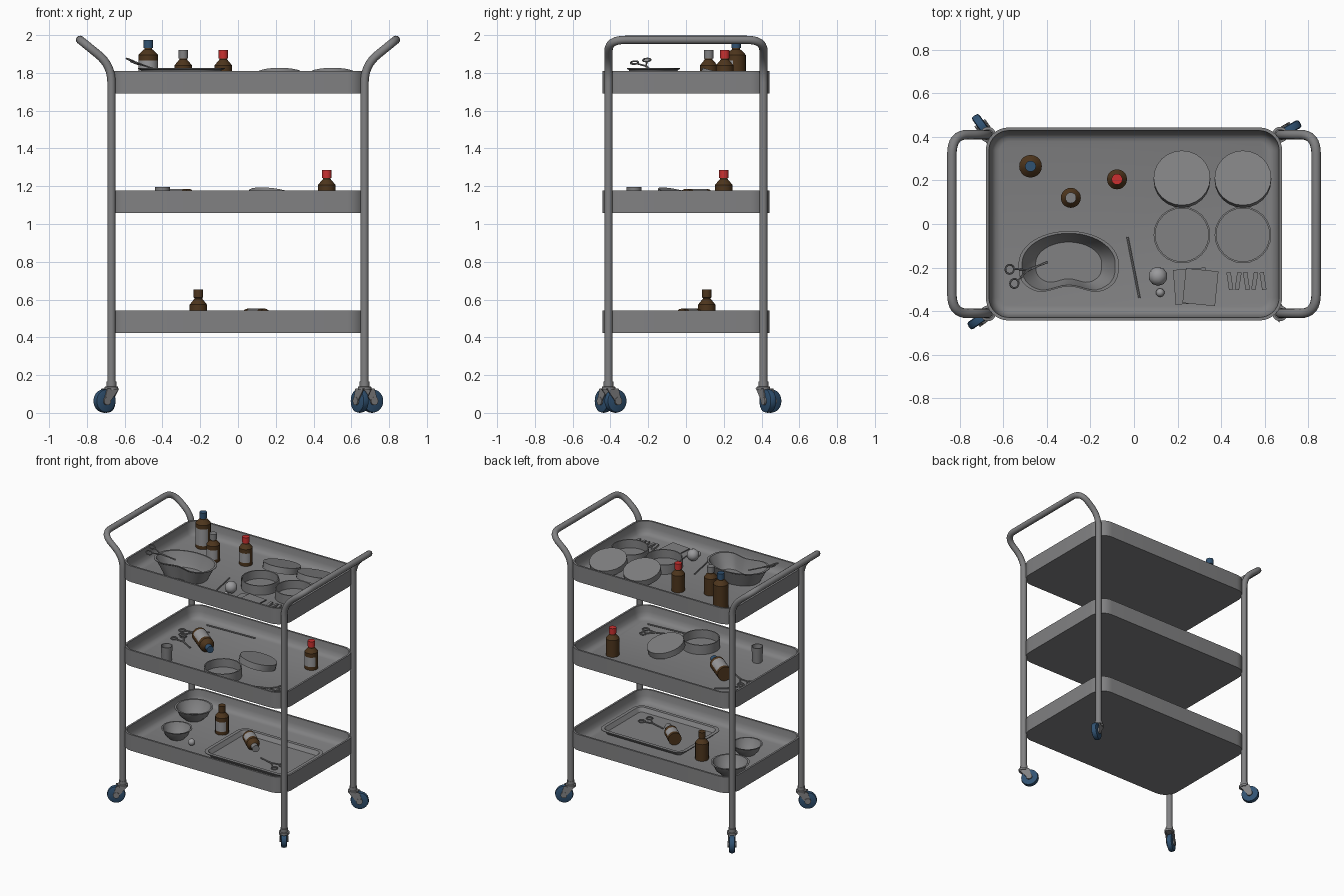
import bpy, bmesh, math
from mathutils import Vector, Matrix, Quaternion

if "Cube" in bpy.data.objects:
    bpy.data.objects.remove(bpy.data.objects["Cube"])

def mat(name, c):
    m = bpy.data.materials.new(name)
    m.diffuse_color = (*c, 1)
    m.use_nodes = True
    m.node_tree.nodes["Principled BSDF"].inputs["Base Color"].default_value = m.diffuse_color
    return m

STEEL = mat("steel_grey", (0.22, 0.22, 0.225))
AMBER = mat("amber_brown", (0.075, 0.036, 0.012))
RED = mat("cap_red", (0.60, 0.03, 0.03))
BLUE = mat("wheel_blue", (0.03, 0.085, 0.17))
LABEL = mat("label_grey", (0.32, 0.32, 0.33))

def add_mesh(name, bm, mats):
    bmesh.ops.recalc_face_normals(bm, faces=bm.faces)
    me = bpy.data.meshes.new(name)
    bm.to_mesh(me)
    bm.free()
    for m in mats:
        me.materials.append(m)
    ob = bpy.data.objects.new(name, me)
    bpy.context.collection.objects.link(ob)
    return ob

def loft(name, rings, mats=(STEEL,), rule=None):
    """Skin a list of closed rings and cap both ends."""
    bm = bmesh.new()
    vs = [[bm.verts.new(p) for p in r] for r in rings]
    n = len(vs[0])
    for i in range(len(vs) - 1):
        for j in range(n):
            k = (j + 1) % n
            f = bm.faces.new((vs[i][j], vs[i][k], vs[i + 1][k], vs[i + 1][j]))
            f.material_index = rule(i, (j + .5) / n * 2 * math.pi) if rule else 0
    bm.faces.new(vs[0])
    f = bm.faces.new(vs[-1])
    f.material_index = rule(len(vs) - 2, 0) if rule else 0
    return add_mesh(name, bm, mats)

def lathe(name, prof, n=20, mats=(STEEL,), rule=None):
    rings = [[(r * math.cos(2 * math.pi * j / n), r * math.sin(2 * math.pi * j / n), z)
              for j in range(n)] for r, z in prof]
    return loft(name, rings, mats, rule)

def rounded_rect(hx, hy, r, z, n=8):
    pts = []
    for q, (sx, sy) in enumerate(((1, 1), (-1, 1), (-1, -1), (1, -1))):
        for i in range(n + 1):
            a = math.pi / 2 * (q + i / n)
            pts.append((sx * (hx - r) + r * math.cos(a), sy * (hy - r) + r * math.sin(a), z))
    return pts

def box(name, size, loc, rz=0):
    bm = bmesh.new()
    bmesh.ops.create_cube(bm, size=1, matrix=Matrix.Diagonal((*size, 1)))
    ob = add_mesh(name, bm, (STEEL,))
    ob.location, ob.rotation_euler = loc, (0, 0, rz)
    return ob

def tube(name, paths, r, res=4):
    cu = bpy.data.curves.new(name, 'CURVE')
    cu.dimensions, cu.bevel_depth, cu.bevel_resolution, cu.use_fill_caps = '3D', r, res, True
    for p in paths:
        s = cu.splines.new('POLY')
        s.points.add(len(p) - 1)
        for q, v in zip(s.points, p):
            q.co = (*v, 1)
    cu.materials.append(STEEL)
    tmp = bpy.data.objects.new(name + "_path", cu)
    bpy.context.collection.objects.link(tmp)
    bpy.context.view_layer.update()
    me = bpy.data.meshes.new_from_object(tmp.evaluated_get(bpy.context.evaluated_depsgraph_get()))
    bpy.data.objects.remove(tmp)
    ob = bpy.data.objects.new(name, me)
    bpy.context.collection.objects.link(ob)
    return ob

def fillet(pts, cut, n=8):
    """Round the inner corners of a polyline."""
    pts = [Vector(p) for p in pts]
    out = [pts[0]]
    for a, b, c in zip(pts, pts[1:], pts[2:]):
        p, q = b + (a - b).normalized() * cut, b + (c - b).normalized() * cut
        for i in range(n + 1):
            t = i / n
            out.append(p * (1 - t) ** 2 + b * 2 * t * (1 - t) + q * t * t)
    return out + [pts[-1]]

# Side frames: two posts joined by an outward handle
for side, s in (("left", -1), ("right", 1)):
    p = [(s * .67, -.41, .15), (s * .67, -.41, 1.84), (s * .836, -.41, 1.975)]
    p += [(x, -y, z) for x, y, z in reversed(p)]
    tube(side + "_frame", [fillet(p, .09)], .022)

# Three shelf trays
FLOORS = (1.715, 1.082, .448)
for name, f in zip(("top", "middle", "bottom"), FLOORS):
    prof = [(0, -.025), (0, .095), (.014, .095), (.02, .05), (.03, .02), (.045, .006), (.065, 0)]
    loft(name + "_shelf", [rounded_rect(.68 - i, .443 - i, .105 - i, f + z) for i, z in prof])

# Swivel casters, each turned its own way
for name, x, y, deg in (("front_left", -.67, -.41, 215), ("front_right", .67, -.41, 125),
                        ("back_left", -.67, .41, 125), ("back_right", .67, .41, 30)):
    M = Matrix.Translation((x, y, 0)) @ Matrix.Rotation(math.radians(deg), 4, 'Z')
    lathe(name + "_caster_stem", [(.036, .122), (.036, .138), (.026, .14), (.026, .165)]).matrix_world = M
    W = M @ Matrix.Translation((.045, 0, .063)) @ Matrix.Rotation(math.pi / 2, 4, 'X')
    lathe(name + "_tyre", [(.05, -.02), (.06, -.016), (.063, 0), (.06, .016), (.05, .02)], 24, (BLUE,)).matrix_world = W
    lathe(name + "_hub", [(.022, -.03), (.022, .03)]).matrix_world = W
    for k in (-1, 1):
        side = [(-.032, .13), (.045, .13), (.065, .062), (.045, .045), (.025, .062)]
        loft(name + "_fork", [[(u, k * .025 + d, z) for u, z in side] for d in (-.003, .003)]).matrix_world = M

# Bottles
def bottle(name, loc, cap, body=.125, r=.046, lying=None):
    face = -math.pi / 2 if lying is None else math.pi
    prof = [(r, 0), (r, .025), (r, body - .03), (r, body), (.65 * r, body + .02), (.021, body + .03),
            (.021, body + .036), (.025, body + .037), (.025, body + .08)]
    def rule(i, a):
        if i >= 6:
            return 1
        return 2 if i == 1 and math.cos(a - face) > .3 else 0
    ob = lathe(name, prof, 20, (AMBER, cap, LABEL), rule)
    ob.location = loc
    if lying is not None:
        ob.rotation_euler = (0, math.pi / 2, math.radians(lying))

T, C, B = FLOORS
bottle("tall_bottle", (-.475, .265, T), BLUE, .18, .052)
bottle("grey_cap_bottle", (-.29, .12, T), STEEL)
bottle("red_cap_bottle", (-.078, .205, T), RED)
bottle("middle_bottle", (.47, .2, C), RED)
bottle("middle_fallen_bottle", (-.40, .11, C + .052), BLUE, .18, .052, -38)
bottle("bottom_bottle", (-.21, .11, B), AMBER)
bottle("bottom_fallen_bottle", (.05, .06, B + .058), STEEL, .125, .046, -42)

# Round dishes with lids leaning on them
def dish(x, y, z):
    lathe("round_dish", [(.13, 0), (.13, .07), (.122, .07), (.122, .008)], 24).location = (x, y, z)

def lid(x, y, z, d):
    ob = lathe("dish_lid", [(.122, .037), (.122, 0), (.13, 0), (.13, .045)], 24)
    ob.location, ob.rotation_mode = (x, y, z + .035), 'QUATERNION'
    ob.rotation_quaternion = Quaternion(Vector((*d, 0)).cross((0, 0, 1)), math.radians(15))

for x in (.22, .50):
    dish(x, -.05, T)
    lid(x, .20, T, (0, -1))
dish(.05, -.25, C)
lid(.18, -.03, C, (-.5, -.86))

# Kidney dish
def bean(s, z, n=48):
    pts = []
    for j in range(n):
        a = 2 * math.pi * j / n
        x, y = .23 * math.cos(a), .15 * math.sin(a)
        if y < 0:
            y = -.15 * abs(math.sin(a)) ** .6 + .045 * (1 + math.cos(math.pi * min(abs(x) / .16, 1))) / 2
        pts.append((x * s, y * s, z))
    return pts
loft("kidney_dish", [bean(.7, 0), bean(.93, .1), bean(1, .106), bean(1, .11), bean(.93, .11),
                     bean(.75, .03), bean(.66, .008)]).location = (-.3, -.182, T)

# Scissors
def scissors(loc, rot, k=1.0):
    paths = []
    for s in (-1, 1):
        ring = [(-.085 + .021 * math.cos(i * math.pi / 8), s * (.035 + .021 * math.sin(i * math.pi / 8)), 0)
                for i in range(17)]
        paths += [[(.10, s * .002, 0), (0, -s * .003, 0), (-.065, s * .03, 0)], ring]
    ob = tube("scissors", paths, .0045, 1)
    ob.location, ob.rotation_euler, ob.scale = loc, [math.radians(a) for a in rot], (k, k, k)

scissors((-.485, -.21, 1.835), (12, 18, 22))
scissors((-.47, .03, C + .006), (0, 0, -30))
scissors((-.50, .20, C + .006), (0, 0, 35))
scissors((.42, -.25, C + .006), (0, 0, 200))
scissors((.36, -.13, B + .018), (0, 0, 165))

# Thin probes
for a, b in (((-.03, -.06, T + .006), (.025, -.34, T + .006)),
             ((-.5, .345, C + .006), (-.11, .36, C + .006)),
             ((.16, -.36, C + .006), (.55, -.33, C + .006))):
    tube("probe", [[a, b]], .005, 1)

# Cotton balls
for x, y, z, r in ((.11, -.24, T, .044), (.12, -.315, T, .02), (-.26, -.18, B, .025)):
    bm = bmesh.new()
    bmesh.ops.create_icosphere(bm, subdivisions=2, radius=r)
    add_mesh("cotton_ball", bm, (LABEL,)).location = (x, y, z + r)

# Gauze pads and ampoule strip
box("gauze_pad", (.15, .16, .008), (.26, -.285, T + .004), .08)
box("gauze_pad_upper", (.15, .16, .008), (.305, -.29, T + .012), -.1)
for i in range(5):
    box("ampoule", (.02, .08, .014), (.44 + i * .038, -.262, T + .007), .15 * (-1) ** i)

# Medicine cup, bowls and instrument tray
lathe("medicine_cup", [(.034, 0), (.04, .115), (.035, .115), (.03, .008)]).location = (-.4, -.275, C)
for x, y, r, h in ((-.50, .19, .132, .085), (-.415, -.134, .106, .075)):
    lathe("bowl", [(.5 * r, 0), (.75 * r, .35 * h), (.92 * r, h - .006), (r, h - .003), (r, h), (.9 * r, h),
                   (.72 * r, .4 * h), (.45 * r, .008)], 24).location = (x, y, B)
prof = [(.04, 0), (.02, .03), (0, .034), (0, .038), (.025, .038), (.045, .01)]
loft("instrument_tray", [rounded_rect(.35 - i, .25 - i, .07 - i, z) for i, z in prof]).location = (.25, -.05, B)

# Smooth shading with sharp edges kept
bpy.ops.object.select_all(action='SELECT')
bpy.context.view_layer.objects.active = bpy.context.selected_objects[0]
bpy.ops.object.shade_smooth_by_angle(angle=math.radians(35))
